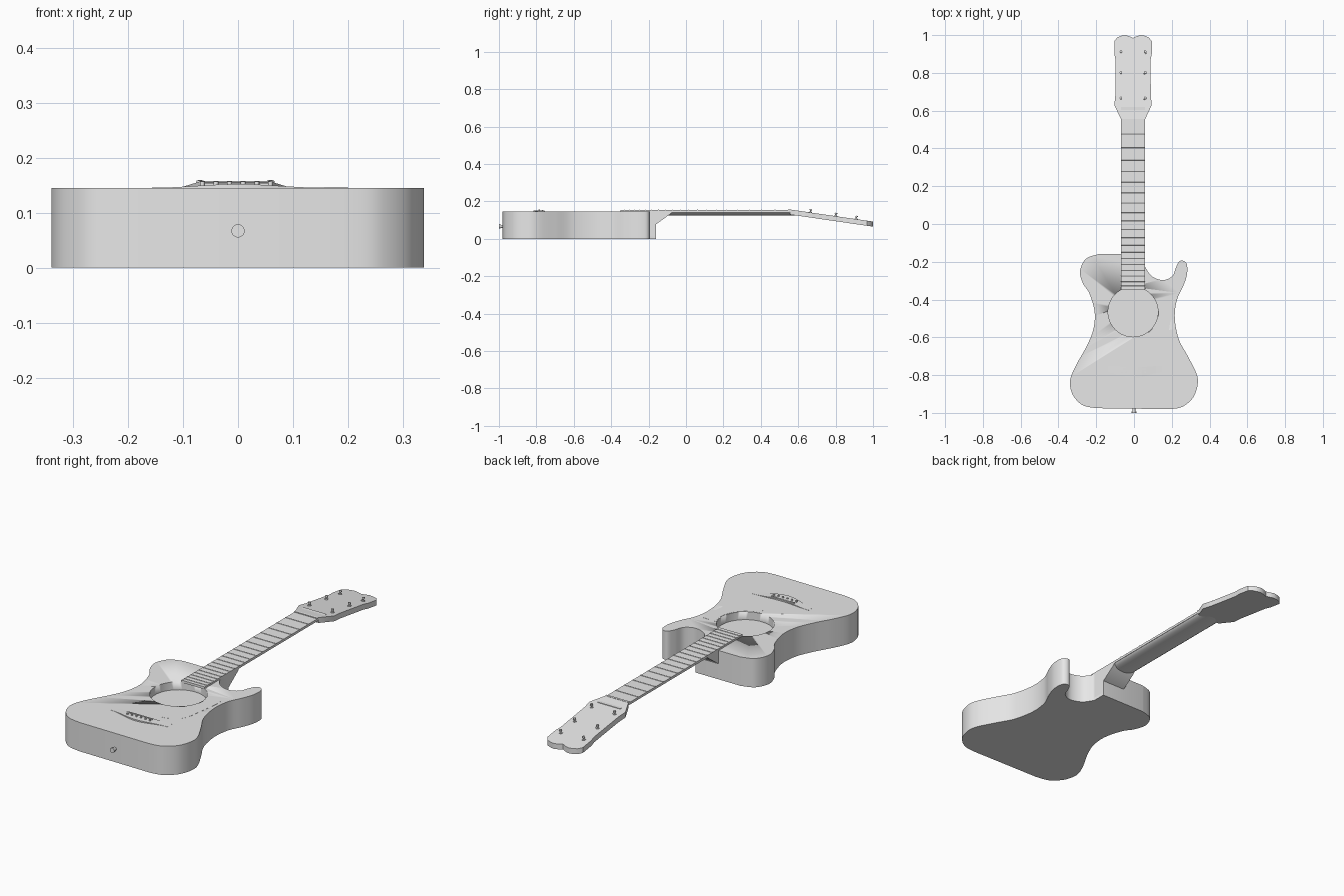
import bpy, bmesh, math
from mathutils import Vector

old = bpy.data.objects.get("Cube")
if old:
    bpy.data.objects.remove(old, do_unlink=True)

GREY = (0.8, 0.8, 0.8, 1)
mat = bpy.data.materials.new("plain_grey")
mat.use_nodes = True
mat.diffuse_color = GREY
mat.node_tree.nodes["Principled BSDF"].inputs["Base Color"].default_value = GREY

CX = -0.005            # centre line of neck and sound hole
TOP = 0.145            # soundboard height
HALF = 0.064           # half width of the neck
SLOPE = 0.145          # headstock tilt


def finish(name, bm, smooth=True):
    bmesh.ops.recalc_face_normals(bm, faces=bm.faces[:])
    mesh = bpy.data.meshes.new(name)
    bm.to_mesh(mesh)
    bm.free()
    mesh.materials.append(mat)
    obj = bpy.data.objects.new(name, mesh)
    bpy.context.collection.objects.link(obj)
    if smooth:
        bpy.ops.object.select_all(action='DESELECT')
        obj.select_set(True)
        bpy.context.view_layer.objects.active = obj
        bpy.ops.object.shade_smooth_by_angle(angle=math.radians(35))
    return obj


def prism(name, points, offset):
    """Fill a planar outline and extrude it along an offset."""
    bm = bmesh.new()
    face = bm.faces.new([bm.verts.new(p) for p in points])
    new = bmesh.ops.extrude_face_region(bm, geom=[face])["geom"]
    bmesh.ops.translate(bm, vec=offset, verts=[v for v in new if isinstance(v, bmesh.types.BMVert)])
    return finish(name, bm)


def box(name, x0, x1, y0, y1, z0, z1):
    return prism(name, [(x0, y0, z0), (x1, y0, z0), (x1, y1, z0), (x0, y1, z0)], (0, 0, z1 - z0))


def add_cylinder(bm, start, end, r, segments=16):
    a, b = Vector(start), Vector(end)
    turn = (b - a).to_track_quat('Z', 'Y').to_matrix().to_4x4()
    turn.translation = (a + b) / 2
    bmesh.ops.create_cone(bm, cap_ends=True, segments=segments, radius1=r, radius2=r,
                          depth=(b - a).length, matrix=turn)


def smooth_path(points, steps=6):
    """Curve through the points, open at both ends."""
    p = [Vector(q) for q in points]
    p = [p[0]] + p + [p[-1]]
    out = []
    for a, b, c, d in zip(p, p[1:], p[2:], p[3:]):
        for i in range(steps):
            t = i / steps
            out.append(0.5 * (2 * b + (c - a) * t + (2 * a - 5 * b + 4 * c - d) * t * t
                              + (3 * b - a - 3 * c + d) * t ** 3))
    return out + [p[-1]]


# Body with a single cutaway
right_side = [(-0.19, -0.16), (-0.255, -0.185), (-0.286, -0.25), (-0.27, -0.315), (-0.235, -0.37),
              (-0.208, -0.47), (-0.217, -0.565), (-0.255, -0.655), (-0.303, -0.74), (-0.334, -0.81),
              (-0.338, -0.86), (-0.318, -0.915), (-0.27, -0.96), (-0.2, -0.975)]
left_side = [(0.19, -0.98), (0.255, -0.968), (0.312, -0.92), (0.337, -0.85), (0.33, -0.79),
             (0.285, -0.7), (0.237, -0.61), (0.216, -0.5), (0.226, -0.405), (0.26, -0.33),
             (0.28, -0.27), (0.28, -0.215), (0.262, -0.195), (0.24, -0.198), (0.222, -0.23),
             (0.203, -0.275), (0.155, -0.297), (0.095, -0.277), (0.059, -0.228)]
outline = smooth_path(right_side) + smooth_path(left_side) + [Vector((0.059, -0.16))]
body = prism("body", [(p.x, p.y, 0) for p in outline], (0, 0, TOP))

# Sound hole recess
bm = bmesh.new()
add_cylinder(bm, (CX, -0.465, TOP - 0.04), (CX, -0.465, TOP + 0.1), 0.132, 64)
cutter = finish("sound_hole_cutter", bm)
cutter.hide_render = True
cutter.hide_viewport = True
cut = body.modifiers.new("sound_hole", 'BOOLEAN')
cut.operation = 'DIFFERENCE'
cut.solver = 'EXACT'
cut.object = cutter
bpy.context.view_layer.update()
cut_mesh = bpy.data.meshes.new_from_object(body.evaluated_get(bpy.context.evaluated_depsgraph_get()))
body.modifiers.clear()
body.data = cut_mesh
bpy.data.objects.remove(cutter, do_unlink=True)

# Pickguard plate beside the sound hole
arc = [(CX + 0.136 * math.cos(a), -0.465 + 0.136 * math.sin(a))
       for a in [math.radians(25 - i * 5) for i in range(24)]]
edge = smooth_path([(0.04, -0.67), (0.07, -0.712), (0.12, -0.7), (0.168, -0.655),
                    (0.187, -0.55), (0.2, -0.45), (0.195, -0.41)])
prism("pickguard", [(p[0], p[1], TOP - 0.001) for p in arc + [tuple(e) for e in edge]], (0, 0, 0.0015))

# Half-round neck
section = [(CX + HALF * math.cos(a), 0, 0.15 - 0.025 * math.sin(a) ** 0.8)
           for a in [math.pi * i / 20 for i in range(21)]]
prism("neck", [(x, -0.17, z) for x, y, z in section], (0, 0.79, 0))

# Heel joining neck and body
heel = [(-0.25, 0.149), (-0.25, 0.015), (-0.166, 0.015), (-0.166, 0.078),
        (-0.157, 0.08), (-0.085, 0.132), (-0.07, 0.149)]
prism("heel", [(CX - HALF, y, z) for y, z in heel], (2 * HALF, 0, 0))

# Fingerboard, nut and frets
box("fingerboard", CX - HALF, CX + HALF, -0.35, 0.55, TOP - 0.003, 0.154)
box("nut", CX - HALF, CX + HALF, 0.545, 0.557, 0.145, 0.158)
bm = bmesh.new()
for n in range(1, 20):
    y = 0.55 - 1.32 * (1 - 2 ** (-n / 12))
    add_cylinder(bm, (CX - HALF, y, 0.1535), (CX + HALF, y, 0.1535), 0.0028, 8)
finish("frets", bm)


# Tilted headstock with a scalloped end
def head_z(y):
    return 0.149 - (y - 0.61) * SLOPE


half_head = [(0.064, 0.555), (0.099, 0.63), (0.094, 0.68), (0.093, 0.87), (0.099, 0.9),
             (0.099, 0.968), (0.083, 0.988), (0.06, 0.997), (0.038, 1.0), (0.018, 0.993), (0, 0.985)]
head = half_head + [(-x, y) for x, y in reversed(half_head[:-1])]
prism("headstock", [(CX + x, y, head_z(y)) for x, y in head], (0, 0, -0.027))

# Tuning posts with small caps
bm = bmesh.new()
for y in (0.665, 0.8, 0.91):
    for side in (-1, 1):
        x, z = CX + side * 0.064, head_z(y)
        for r, low, high in ((0.009, -0.002, 0.003), (0.004, 0, 0.018), (0.007, 0.012, 0.017)):
            add_cylinder(bm, (x, y + low * SLOPE, z + low), (x, y + high * SLOPE, z + high), r, 12)
finish("tuning_posts", bm)

# Arched bridge, wider in the middle
bm = bmesh.new()
rings = []
for i in range(25):
    t = i / 12 - 1
    bulge = math.cos(t * math.pi / 2) ** 2
    y0, y1 = -0.785 - 0.03 * bulge, -0.75 - 0.01 * bulge
    z1 = TOP + 0.0005 + 0.0065 * bulge
    rings.append([bm.verts.new((0.157 * t, y, z))
                  for y, z in ((y0, TOP - 0.002), (y1, TOP - 0.002), (y1, z1), (y0, z1))])
for a, b in zip(rings, rings[1:]):
    for k in range(4):
        bm.faces.new((a[k], a[k - 1], b[k - 1], b[k]))
bm.faces.new(rings[0])
bm.faces.new(rings[-1])
finish("bridge", bm)

# Saddle and bridge pins
box("saddle", -0.068, 0.062, -0.77, -0.764, TOP, 0.154)
bm = bmesh.new()
for i in range(6):
    x = -0.065 + i * 0.0248
    add_cylinder(bm, (x, -0.785, TOP), (x, -0.785, 0.157), 0.0045, 12)
finish("bridge_pins", bm)

# Strap button at the tail
bm = bmesh.new()
add_cylinder(bm, (0, -0.97, 0.067), (0, -0.992, 0.067), 0.008, 24)
add_cylinder(bm, (0, -0.992, 0.067), (0, -1.0, 0.067), 0.012, 24)
finish("strap_button", bm)
